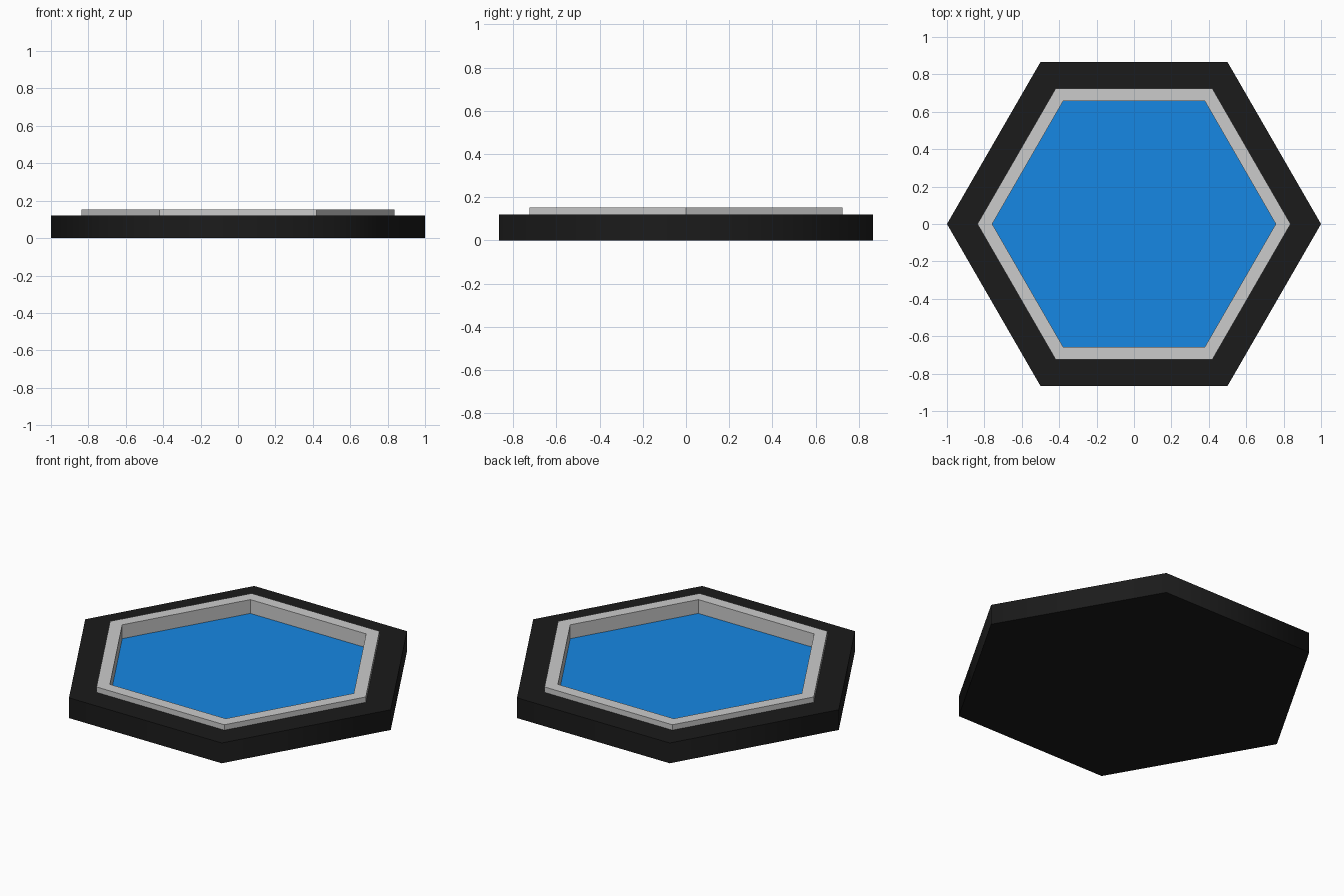
import bpy, bmesh, math

if "Cube" in bpy.data.objects:
    bpy.data.objects.remove(bpy.data.objects["Cube"])


def hex_part(name, profile, closed, color=None):
    """Sweep a (radius, z) profile around z in six flat sides."""
    bm = bmesh.new()
    rings = [[bm.verts.new((r * math.cos(i * math.pi / 3), r * math.sin(i * math.pi / 3), z))
              for i in range(6)] for r, z in profile]
    pairs = list(zip(rings, rings[1:]))
    if closed:
        pairs.append((rings[-1], rings[0]))
    else:
        bm.faces.new(rings[0])
        bm.faces.new(rings[-1])
    for a, b in pairs:
        for i in range(6):
            j = (i + 1) % 6
            bm.faces.new((a[i], a[j], b[j], b[i]))
    bmesh.ops.recalc_face_normals(bm, faces=bm.faces)
    mesh = bpy.data.meshes.new(name)
    bm.to_mesh(mesh)
    bm.free()
    obj = bpy.data.objects.new(name, mesh)
    bpy.context.collection.objects.link(obj)
    if color:
        mat = bpy.data.materials.new(name + "_material")
        mat.diffuse_color = (*color, 1)
        mat.use_nodes = True
        mat.node_tree.nodes["Principled BSDF"].inputs["Base Color"].default_value = mat.diffuse_color
        mesh.materials.append(mat)
    return obj


RIM, INNER, FLOOR = 0.837, 0.758, 0.05

# Black base with a pocket in its top, sides softly shaded around the corners
base = hex_part("base", [(1, 0), (1, 0.12), (RIM, 0.12), (RIM, FLOOR)], False, (0.011, 0.011, 0.011))
bpy.context.view_layer.objects.active = base
base.select_set(True)
bpy.ops.object.shade_smooth_by_angle(angle=math.radians(65))
base.select_set(False)

# Grey raised rim lining the pocket
hex_part("rim", [(RIM, FLOOR), (RIM, 0.152), (INNER, 0.152), (INNER, FLOOR)], True)

# Blue panel sunk inside the rim
hex_part("panel", [(INNER, FLOOR), (INNER, 0.07)], False, (0.008, 0.245, 0.77))
